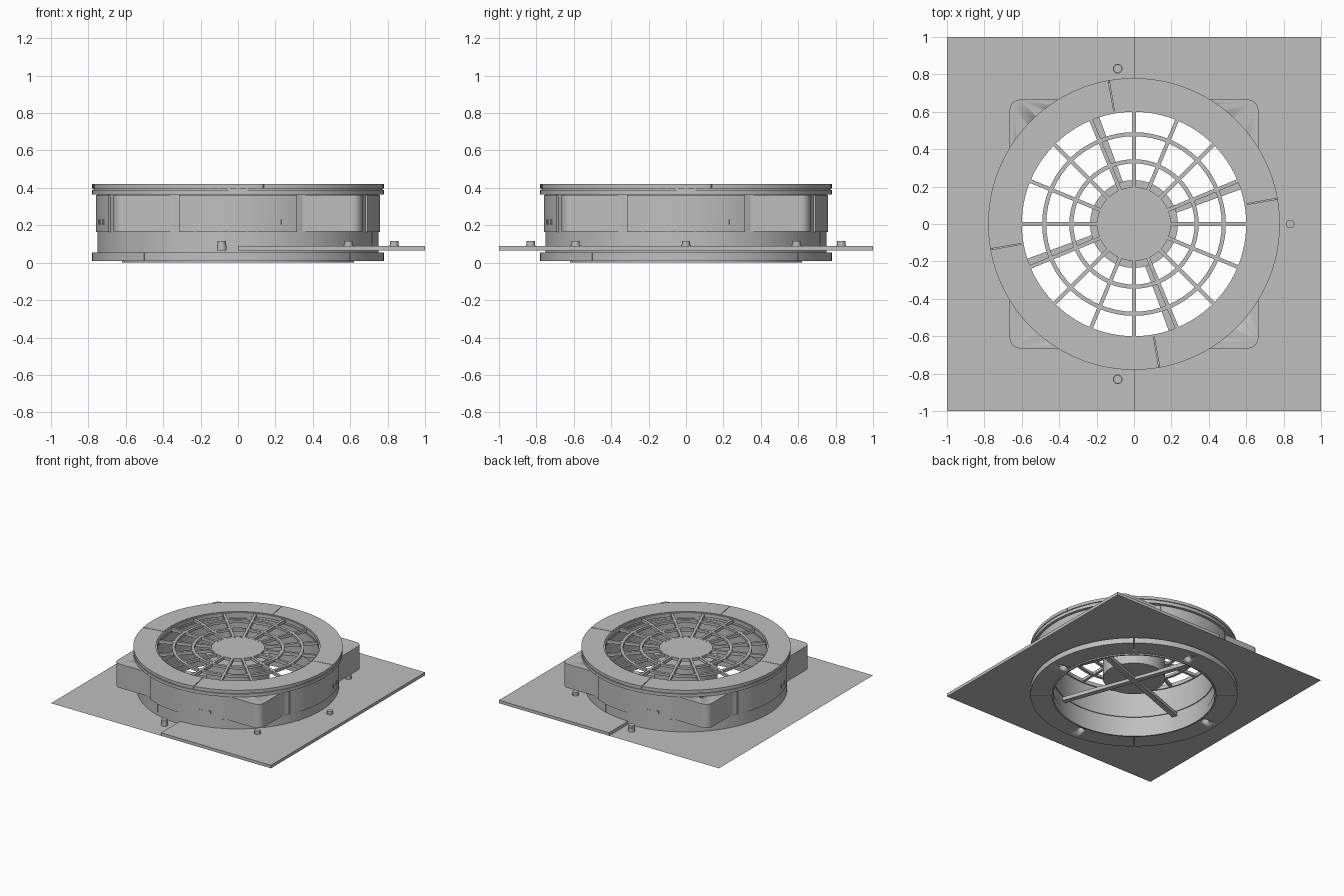
import bpy, bmesh
from math import sin, cos, pi, radians, tau
from mathutils import Matrix

if "Cube" in bpy.data.objects:
    bpy.data.objects.remove(bpy.data.objects["Cube"])

GREY = bpy.data.materials.new("plain grey")
GREY.use_nodes = True
GREY.diffuse_color = (0.52, 0.52, 0.52, 1)
GREY.node_tree.nodes["Principled BSDF"].inputs["Base Color"].default_value = (0.52, 0.52, 0.52, 1)
QUARTERS = (0, 90, 180, 270)


def finish(name, bm, smooth=True):
    bmesh.ops.recalc_face_normals(bm, faces=bm.faces)
    mesh = bpy.data.meshes.new(name)
    bm.to_mesh(mesh)
    bm.free()
    mesh.materials.append(GREY)
    ob = bpy.data.objects.new(name, mesh)
    bpy.context.collection.objects.link(ob)
    bpy.ops.object.select_all(action="DESELECT")
    ob.select_set(True)
    bpy.context.view_layer.objects.active = ob
    if smooth:
        bpy.ops.object.shade_smooth_by_angle(angle=radians(30))
    return ob


def ring(name, r0, r1, z0, z1, start=0, sweep=360, n=96):
    """Rectangular section swept round z, closed or capped at the ends."""
    bm = bmesh.new()
    full = sweep == 360
    rows = []
    for i in range(n if full else n + 1):
        a = radians(start + sweep * i / n)
        rows.append([bm.verts.new((r * cos(a), r * sin(a), z))
                     for r, z in ((r0, z0), (r1, z0), (r1, z1), (r0, z1))])
    for i in range(n):
        p, q = rows[i], rows[(i + 1) % len(rows)]
        for k in range(4):
            m = (k + 1) % 4
            bm.faces.new((p[k], p[m], q[m], q[k]))
    if not full:
        bm.faces.new(rows[0])
        bm.faces.new(rows[-1])
    return finish(name, bm)


def prism(name, outline, z0, z1):
    """Flat outline raised to a solid, or left as a sheet when z0 equals z1."""
    bm = bmesh.new()
    face = bm.faces.new([bm.verts.new((x, y, z0)) for x, y in outline])
    if z1 > z0:
        top = bmesh.ops.extrude_face_region(bm, geom=[face])["geom"]
        verts = [v for v in top if isinstance(v, bmesh.types.BMVert)]
        bmesh.ops.translate(bm, vec=(0, 0, z1 - z0), verts=verts)
    return finish(name, bm)


def arc(r, start, end, n, cx=0, cy=0):
    steps = [radians(start + (end - start) * i / n) for i in range(n + 1)]
    return [(cx + r * cos(a), cy + r * sin(a)) for a in steps]


def disc(name, r, z0, z1, x=0, y=0, n=48):
    return prism(name, arc(r, 0, 360 - 360 / n, n - 1, x, y), z0, z1)


def bar(name, angle, r0, r1, width, z0, z1, side=0):
    """Box lying along a radial direction, offset sideways by side."""
    bm = bmesh.new()
    mat = (Matrix.Rotation(radians(angle), 4, "Z")
           @ Matrix.Translation(((r0 + r1) / 2, side, (z0 + z1) / 2))
           @ Matrix.Diagonal((r1 - r0, width, z1 - z0, 1)))
    bmesh.ops.create_cube(bm, size=1, matrix=mat)
    return finish(name, bm, smooth=False)


def cut(ob, cutter):
    mod = ob.modifiers.new("cut", "BOOLEAN")
    mod.operation = "DIFFERENCE"
    mod.solver = "EXACT"
    mod.object = cutter
    bpy.context.view_layer.objects.active = ob
    bpy.ops.object.modifier_apply(modifier=mod.name)
    bpy.data.objects.remove(cutter)


# Mounting plate: a thick half and a thin sheet half
prism("mounting_plate_thick", [(0, -1), (1, -1), (1, 1), (0, 1)] + arc(0.74, 90, -90, 48), 0.065, 0.09)
prism("mounting_plate_sheet", [(0, 1), (-1, 1), (-1, -1), (0, -1)] + arc(0.74, 270, 90, 48), 0.065, 0.065)

# Plate bolts
for a in (-96, -45, 0, 45, 96):
    x, y = 0.835 * cos(radians(a)), 0.835 * sin(radians(a))
    disc("plate_bolt", 0.022, 0.065, 0.115, x, y, 20)
    disc("bolt_washer", 0.026, 0.065, 0.096, x, y, 20)

# Lower flange in four segments, each with a screw hole
for q in QUARTERS:
    seg = ring("lower_flange", 0.612, 0.78, 0.01, 0.055, q - 39.8, 89.6, 32)
    a = radians(q - 3)
    cut(seg, disc("hole_cutter", 0.03, -0.05, 0.05, 0.67 * cos(a), 0.67 * sin(a), 24))
ring("lower_lip", 0.608, 0.62, 0, 0.06)

# Round body with the air tunnel through it
ring("lower_body", 0.612, 0.752, 0.055, 0.165)
ring("upper_body", 0.605, 0.75, 0.165, 0.366)

# Square housing with rounded corners
outline = []
for q, sx, sy in ((0, 1, 1), (90, -1, 1), (180, -1, -1), (270, 1, -1)):
    outline += arc(0.055, q, q + 90, 6, 0.61 * sx, 0.61 * sy)
housing = prism("square_housing", outline, 0.167, 0.363)
cut(housing, disc("tunnel_cutter", 0.64, 0, 0.6, n=96))

# Curved access panels, seams and sockets on each side
for q in QUARTERS:
    ring("access_panel", 0.74, 0.76, 0.163, 0.363, q - 24.5, 49, 24)
    ring("lower_seam", 0.74, 0.756, 0.09, 0.165, q - 17.9, 0.4, 1)
    for off in (13.7, 18.6):
        bar("socket", q + off, 0.75, 0.764, 0.026, 0.205, 0.23)

# Upper flange: two stacked plates, the top one split in four
ring("upper_flange_base", 0.61, 0.78, 0.365, 0.39)
ring("flange_gasket", 0.612, 0.772, 0.388, 0.4)
for q in QUARTERS:
    ring("upper_flange", 0.61, 0.78, 0.396, 0.42, q + 10.2, 89.6, 32)

# Guard grille
for r in (0.335, 0.48):
    ring("grille_ring", r - 0.011, r + 0.011, 0.39, 0.41, n=64)
ring("grille_rim", 0.6, 0.613, 0.385, 0.415)
ring("grille_inner_ring", 0.18, 0.197, 0.385, 0.41, n=64)
for i in range(16):
    bar("grille_spoke", i * 22.5, 0.185, 0.61, 0.02, 0.385, 0.41)
disc("grille_cap", 0.183, 0.38, 0.409)

# Motor and its support struts
disc("motor", 0.235, 0.15, 0.36)
for q in QUARTERS:
    bar("support_strut", q + 20, 0, 0.615, 0.042, 0.125, 0.155)
